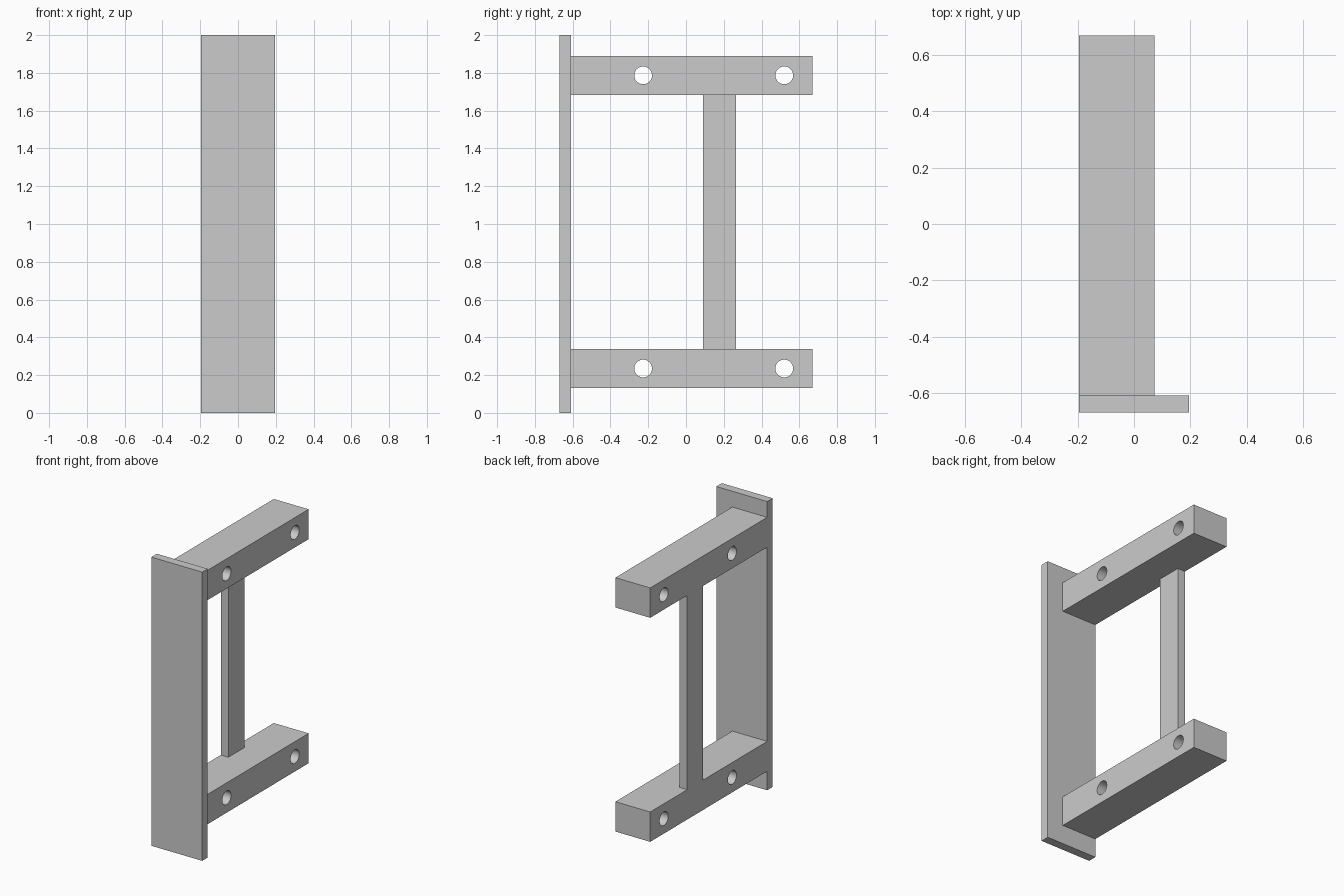
import bpy
import math

cube = bpy.data.objects.get("Cube")
if cube:
    bpy.data.objects.remove(cube, do_unlink=True)

grey = bpy.data.materials.new("plain grey")
grey.use_nodes = True
colour = (0.6, 0.6, 0.6, 1)
grey.diffuse_color = colour
grey.node_tree.nodes["Principled BSDF"].inputs["Base Color"].default_value = colour

LEFT, RIGHT = 0.195, -0.195      # plate edges; arms and post sit flush on the right
PLATE_FRONT, PLATE_BACK = -0.67, -0.61
ARM_LEFT, ARM_BACK, ARM_HEIGHT = 0.072, 0.67, 0.207
HOLE_RADIUS = 0.047


def box(name, x, y, z):
    """Box spanning the given (low, high) ranges."""
    spans = (x, y, z)
    bpy.ops.mesh.primitive_cube_add(size=1, location=[(a + b) / 2 for a, b in spans])
    obj = bpy.context.object
    obj.name = name
    obj.scale = [b - a for a, b in spans]
    bpy.ops.object.transform_apply(location=False, rotation=False, scale=True)
    obj.data.materials.append(grey)
    return obj


def drill(obj, y, z):
    """Cut a round hole through the part along x."""
    bpy.ops.mesh.primitive_cylinder_add(vertices=48, radius=HOLE_RADIUS, depth=1,
                                        location=(0, y, z),
                                        rotation=(0, math.pi / 2, 0))
    cutter = bpy.context.object
    cutter.hide_render = True
    cutter.data.materials.append(grey)
    bpy.context.view_layer.objects.active = obj
    mod = obj.modifiers.new("hole", 'BOOLEAN')
    mod.operation = 'DIFFERENCE'
    mod.solver = 'EXACT'
    mod.object = cutter
    bpy.ops.object.modifier_apply(modifier=mod.name)
    bpy.data.objects.remove(cutter, do_unlink=True)


# Tall front plate
box("front_plate", (RIGHT, LEFT), (PLATE_FRONT, PLATE_BACK), (0, 2))

# Two drilled arms reaching back from the plate
arm_heights = {"lower_arm": 0.235, "upper_arm": 1.787}
for name, z in arm_heights.items():
    arm = box(name, (RIGHT, ARM_LEFT), (PLATE_BACK, ARM_BACK),
              (z - ARM_HEIGHT / 2, z + ARM_HEIGHT / 2))
    for y in (-0.227, 0.52):
        drill(arm, y, z)
    bpy.ops.object.select_all(action='DESELECT')
    arm.select_set(True)
    bpy.context.view_layer.objects.active = arm
    bpy.ops.object.shade_smooth_by_angle(angle=math.radians(30))

# Thin post joining the arms
box("connecting_post", (RIGHT, RIGHT + 0.058), (0.09, 0.265),
    (arm_heights["lower_arm"] + ARM_HEIGHT / 2,
     arm_heights["upper_arm"] - ARM_HEIGHT / 2))
